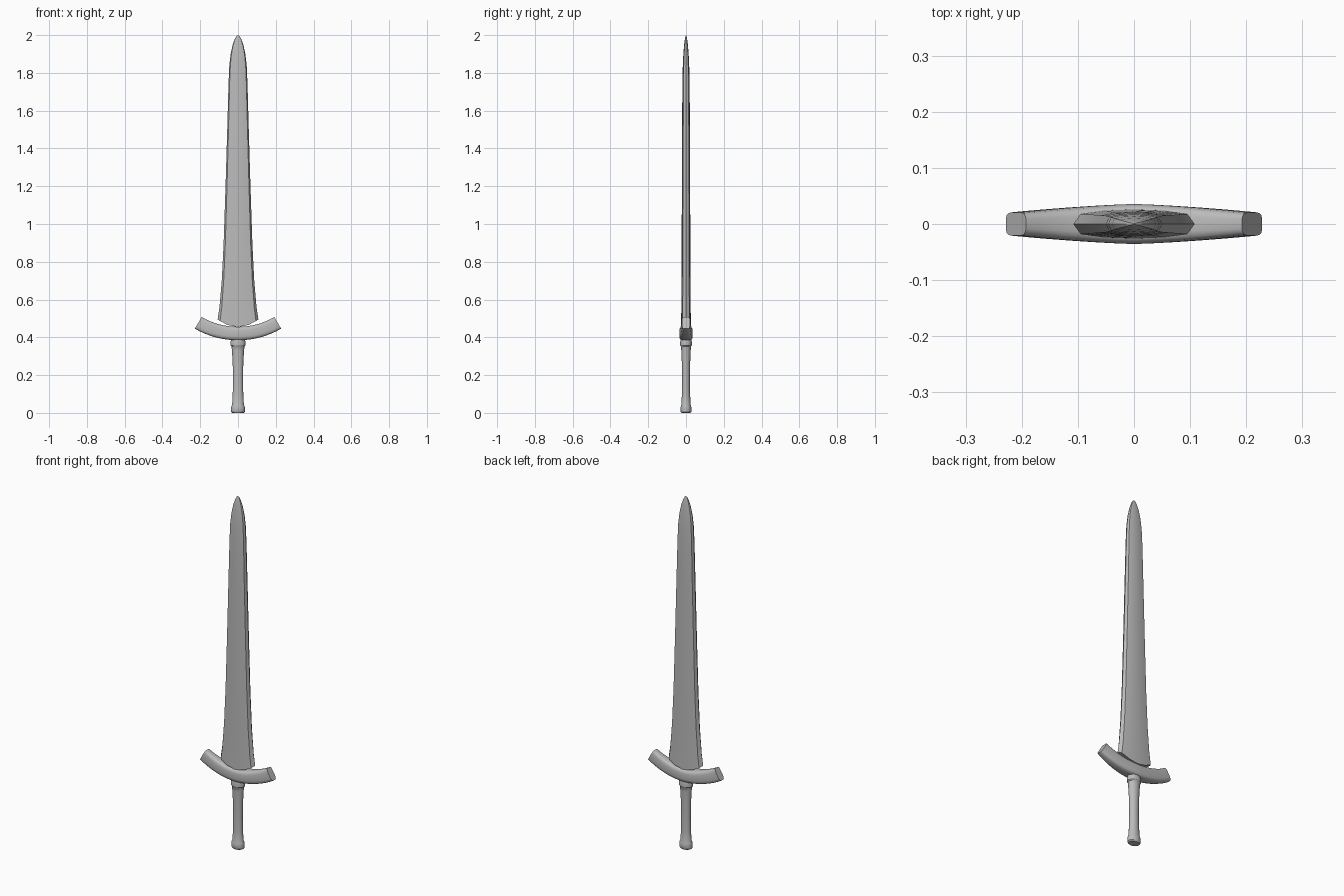
import bpy, bmesh, math

if "Cube" in bpy.data.objects:
    bpy.data.objects.remove(bpy.data.objects["Cube"])

steel = bpy.data.materials.new("grey steel")
steel.use_nodes = True
GREY = (0.5, 0.5, 0.5, 1)
steel.diffuse_color = GREY
steel.node_tree.nodes["Principled BSDF"].inputs["Base Color"].default_value = GREY


def loft(name, rings, angle):
    """Bridge equal-length rings of points, cap both ends, shade by angle."""
    bm = bmesh.new()
    loops = [[bm.verts.new(p) for p in ring] for ring in rings]
    n = len(loops[0])
    for a, b in zip(loops, loops[1:]):
        for i in range(n):
            j = (i + 1) % n
            bm.faces.new((a[i], a[j], b[j], b[i]))
    bm.faces.new(loops[0])
    bm.faces.new(loops[-1])
    bmesh.ops.recalc_face_normals(bm, faces=bm.faces)
    mesh = bpy.data.meshes.new(name)
    bm.to_mesh(mesh)
    bm.free()
    mesh.materials.append(steel)
    obj = bpy.data.objects.new(name, mesh)
    bpy.context.collection.objects.link(obj)
    bpy.ops.object.select_all(action='DESELECT')
    obj.select_set(True)
    bpy.context.view_layer.objects.active = obj
    bpy.ops.object.shade_smooth_by_angle(angle=math.radians(angle))
    return obj


# Blade: height, half width, half thickness, sag of the curved base
stations = [(0.495, 0.108, 0.026, 0.04), (0.56, 0.098, 0.025, 0.02),
            (0.7, 0.086, 0.024, 0), (0.9, 0.076, 0.023, 0),
            (1.2, 0.066, 0.022, 0), (1.5, 0.057, 0.021, 0),
            (1.75, 0.05, 0.019, 0), (1.84, 0.046, 0.017, 0),
            (1.9, 0.039, 0.014, 0), (1.95, 0.028, 0.01, 0),
            (1.98, 0.017, 0.006, 0), (1.995, 0.008, 0.003, 0),
            (2.0, 0.001, 0.001, 0)]
section = [(1, 0), (0.88, 0.7), (0.5, 0.92), (0, 1), (-0.5, 0.92), (-0.88, 0.7)]
section += [(-x, -y) for x, y in section]
loft("blade", [[(w * x, t * y, z - sag * (1 - x * x)) for x, y in section]
               for z, w, t, sag in stations], 35)

# Crossguard: rounded bar swept along an upward arc
RADIUS, SPREAD, STEPS = 0.42, 0.525, 16
rings = []
for i in range(STEPS + 1):
    s = 2 * i / STEPS - 1
    a = s * SPREAD
    depth = 0.036 - 0.015 * abs(s) ** 1.3
    ring = []
    for k in range(16):
        q = 2 * math.pi * (k + 0.5) / 16
        c, d = math.cos(q), math.sin(q)
        r = RADIUS + math.copysign(abs(c) ** 0.5, c) * 0.036
        y = math.copysign(abs(d) ** 0.5, d) * depth
        ring.append((r * math.sin(a), y, 0.84 - r * math.cos(a)))
    rings.append(ring)
loft("crossguard", rings, 40)

# Grip with pommel and collar: oval turned profile (height, radius)
profile = [(0, 0.03), (0.006, 0.036), (0.022, 0.037), (0.036, 0.035),
           (0.045, 0.031), (0.1, 0.028), (0.18, 0.0265), (0.26, 0.028),
           (0.33, 0.032), (0.352, 0.034), (0.357, 0.039), (0.375, 0.04),
           (0.388, 0.036), (0.41, 0.034)]
loft("grip", [[(r * math.cos(math.tau * k / 20), 0.78 * r * math.sin(math.tau * k / 20), z)
               for k in range(20)] for z, r in profile], 35)
